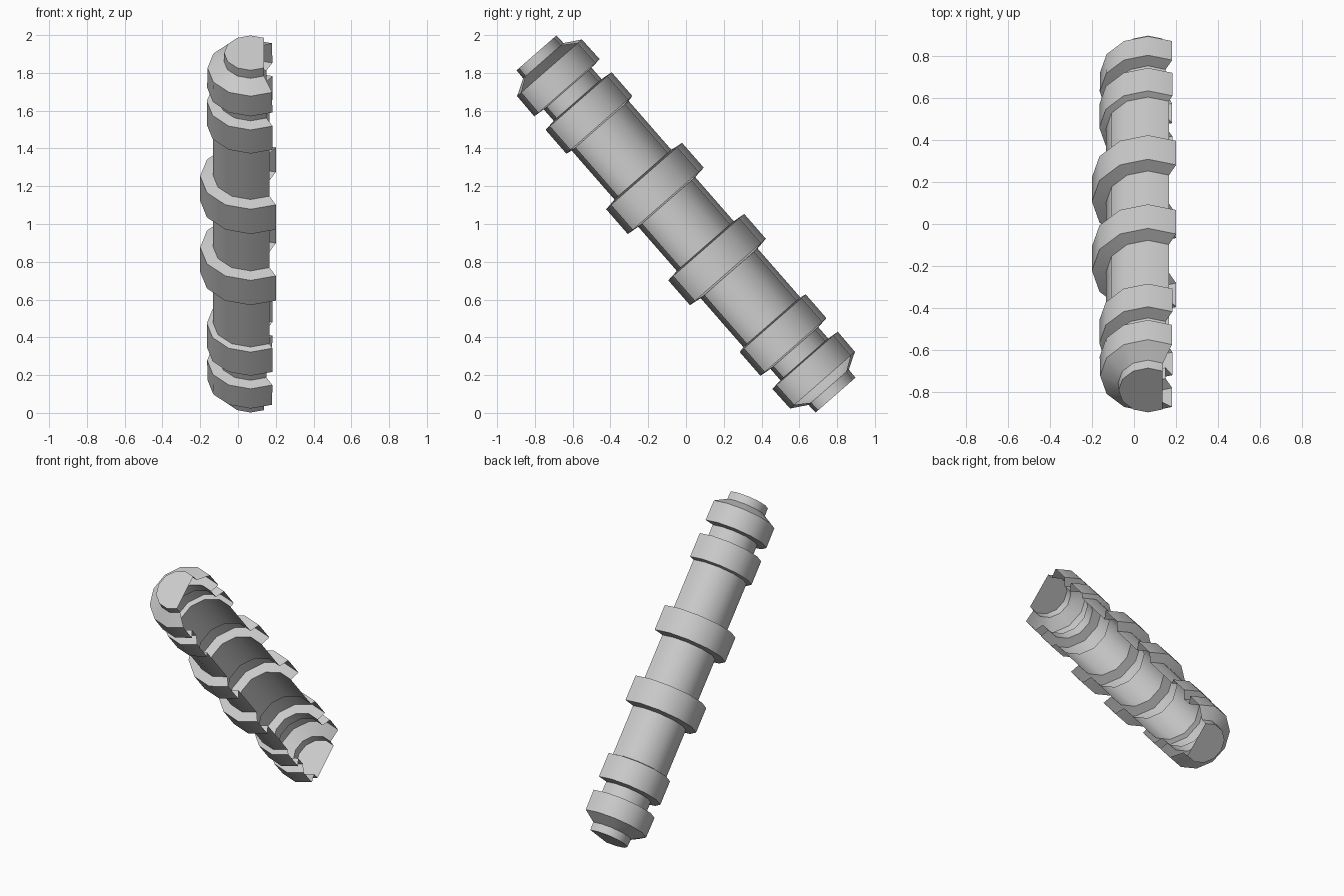
import bpy, bmesh, math
from mathutils import Matrix

if "Cube" in bpy.data.objects:
    bpy.data.objects.remove(bpy.data.objects["Cube"])

# half profile of the rod: (distance from middle along axis, radius), mirrored for the other end
half = [
    (0.155, 0.200), (0.163, 0.267), (0.337, 0.267), (0.347, 0.200),   # middle collar
    (0.690, 0.200), (0.698, 0.232), (0.864, 0.232), (0.872, 0.168),   # outer collar and neck
    (0.952, 0.168), (0.958, 0.230), (1.098, 0.228),                   # end collar
    (1.148, 0.142), (1.203, 0.140),                                   # tapered tip
]
profile = [(-s, r) for s, r in reversed(half)] + half

# open shell: 8 of 12 sides, the +x side is missing
angles = [math.radians(60 + 30 * i) for i in range(9)]
bm = bmesh.new()
rings = [[bm.verts.new((r * math.cos(a), r * math.sin(a), s)) for a in angles]
         for s, r in profile]
for lo, hi in zip(rings, rings[1:]):
    for i in range(len(angles) - 1):
        bm.faces.new((lo[i], lo[i + 1], hi[i + 1], hi[i]))

# end caps
bm.faces.new(list(reversed(rings[0])))
bm.faces.new(rings[-1])

# lean the rod in the y-z plane and centre it
tilt = math.atan2(0.658, 0.753)
bm.transform(Matrix.Translation((0.0667, 0, 1)) @ Matrix.Rotation(tilt, 4, 'X'))

mesh = bpy.data.meshes.new("ringed_rod_shell")
bm.to_mesh(mesh)
bm.free()
rod = bpy.data.objects.new("ringed_rod_shell", mesh)
bpy.context.collection.objects.link(rod)
bpy.context.view_layer.objects.active = rod
rod.select_set(True)
bpy.ops.object.shade_smooth_by_angle(angle=math.radians(35))
